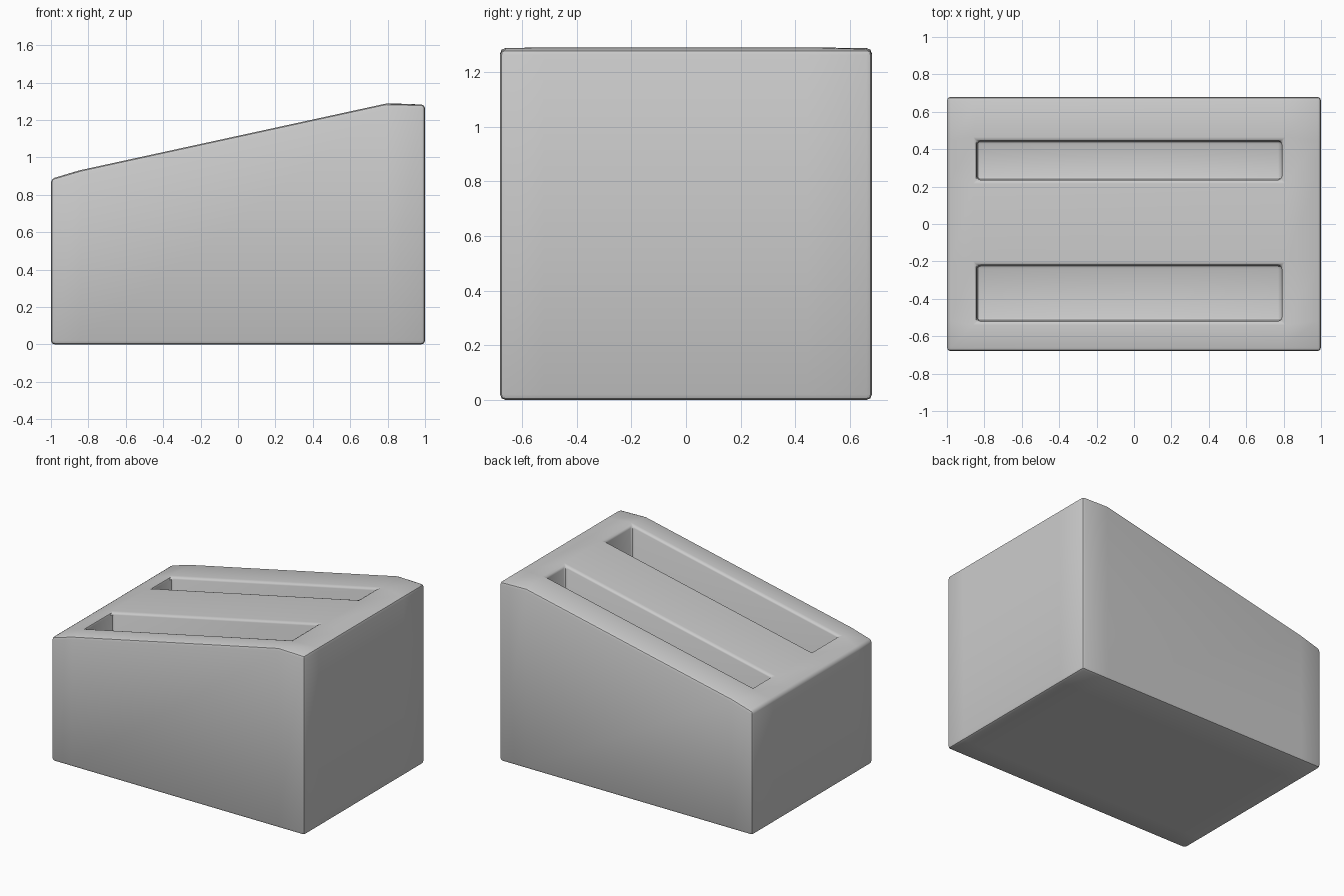
import bpy, bmesh
from math import radians

if "Cube" in bpy.data.objects:
    bpy.data.objects.remove(bpy.data.objects["Cube"])

XS = [-1.0, -0.84, 0.79, 1.0]
ZS = [0.885, 0.932, 1.287, 1.282]          # top height at each x
YS = [-0.68, -0.52, -0.22, 0.235, 0.445, 0.68]
SLOT_DEPTH = 0.65

bm = bmesh.new()

# sloping top as a grid, with a matching flat base
top = [[bm.verts.new((x, y, z)) for y in YS] for x, z in zip(XS, ZS)]
base = [[bm.verts.new((x, y, 0)) for y in YS] for x in XS]
nx, ny = len(XS), len(YS)
slots = []
for i in range(nx - 1):
    for j in range(ny - 1):
        cell = [(i, j), (i + 1, j), (i + 1, j + 1), (i, j + 1)]
        face = bm.faces.new([top[a][b] for a, b in cell])
        if i == 1 and j in (1, 3):
            slots.append(face)
        bm.faces.new([base[a][b] for a, b in reversed(cell)])

# side walls around the perimeter
ring = ([(i, 0) for i in range(nx)] + [(nx - 1, j) for j in range(1, ny)]
        + [(i, ny - 1) for i in range(nx - 2, -1, -1)]
        + [(0, j) for j in range(ny - 2, 0, -1)])
for (a, b), (c, d) in zip(ring, ring[1:] + ring[:1]):
    bm.faces.new((base[a][b], base[c][d], top[c][d], top[a][b]))

# two slots pushed straight down
outer = [e for e in bm.edges if e.calc_face_angle(0) > radians(30)]
for face in slots:
    floor = bmesh.ops.extrude_discrete_faces(bm, faces=[face])["faces"][0]
    bmesh.ops.translate(bm, verts=floor.verts, vec=(0, 0, -SLOT_DEPTH))
bmesh.ops.remove_doubles(bm, verts=bm.verts, dist=1e-4)
bmesh.ops.recalc_face_normals(bm, faces=bm.faces)

# rounded edges: larger outside, finer in the slots
outer = [e for e in outer if e.is_valid]
bmesh.ops.bevel(bm, geom=outer, offset=0.04, segments=3, profile=0.5, affect='EDGES')
inner = [e for e in bm.edges if e.calc_face_angle(0) > radians(50)]
bmesh.ops.bevel(bm, geom=inner, offset=0.02, segments=2, profile=0.5, affect='EDGES')

mesh = bpy.data.meshes.new("slotted_block")
bm.to_mesh(mesh)
bm.free()
block = bpy.data.objects.new("slotted_block", mesh)
bpy.context.collection.objects.link(block)
bpy.context.view_layer.objects.active = block
block.select_set(True)
bpy.ops.object.shade_smooth_by_angle(angle=radians(40))
